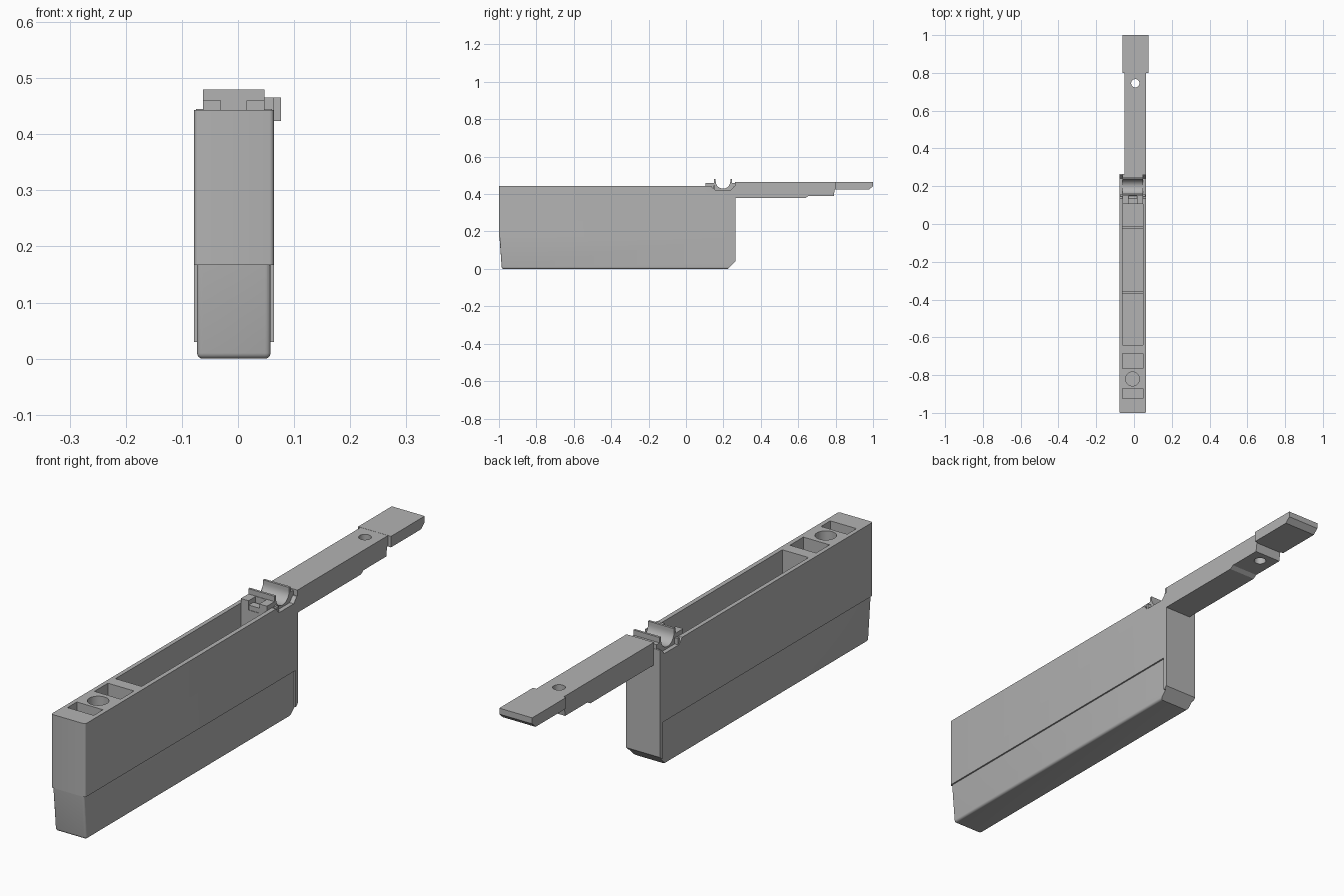
import bpy, bmesh, math
from mathutils import Vector

cube = bpy.data.objects.get("Cube")
if cube:
    bpy.data.objects.remove(cube, do_unlink=True)

grey = bpy.data.materials.new("matte grey")
grey.use_nodes = True
grey.diffuse_color = (0.45, 0.45, 0.45, 1)
grey.node_tree.nodes["Principled BSDF"].inputs["Base Color"].default_value = (0.45, 0.45, 0.45, 1)

LEFT, RIGHT = 0.064, -0.078          # outer faces of the casing
IN_L, IN_R = 0.047, -0.062           # inner faces of the casing walls


def prism(name, profile, x0, x1, round_if=None, radius=0.01):
    """Extrude a (y, z) profile along x, optionally rounding chosen edges."""
    bm = bmesh.new()
    face = bm.faces.new([bm.verts.new((x0, y, z)) for y, z in profile])
    out = bmesh.ops.extrude_face_region(bm, geom=[face])
    moved = [v for v in out["geom"] if isinstance(v, bmesh.types.BMVert)]
    bmesh.ops.translate(bm, verts=moved, vec=Vector((x1 - x0, 0, 0)))
    bmesh.ops.recalc_face_normals(bm, faces=bm.faces)
    if round_if:
        edges = [e for e in bm.edges if round_if(e.verts[0].co, e.verts[1].co)]
        bmesh.ops.bevel(bm, geom=edges, offset=radius, segments=4, profile=0.5, affect='EDGES')
    mesh = bpy.data.meshes.new(name)
    bm.to_mesh(mesh)
    bm.free()
    mesh.materials.append(grey)
    ob = bpy.data.objects.new(name, mesh)
    bpy.context.collection.objects.link(ob)
    return ob


def box(name, x0, x1, y0, y1, z0, z1, **kw):
    return prism(name, [(y0, z0), (y1, z0), (y1, z1), (y0, z1)], x0, x1, **kw)


def drill(name, x, y, z0, z1, r):
    bm = bmesh.new()
    bmesh.ops.create_cone(bm, cap_ends=True, segments=32, radius1=r, radius2=r, depth=z1 - z0)
    bmesh.ops.translate(bm, verts=bm.verts, vec=Vector((x, y, (z0 + z1) / 2)))
    mesh = bpy.data.meshes.new(name)
    bm.to_mesh(mesh)
    bm.free()
    mesh.materials.append(grey)
    ob = bpy.data.objects.new(name, mesh)
    bpy.context.collection.objects.link(ob)
    return ob


def combine(target, tool, operation):
    """Apply a boolean and discard the tool."""
    mod = target.modifiers.new("combine", 'BOOLEAN')
    mod.operation, mod.solver, mod.object = operation, 'EXACT', tool
    bpy.context.view_layer.objects.active = target
    bpy.ops.object.modifier_apply(modifier=mod.name)
    bpy.data.objects.remove(tool, do_unlink=True)


def front_upright(a, b):
    return a.y < -0.9 and b.y < -0.9 and abs(a.x - b.x) < 1e-5 and abs(a.z - b.z) > 0.1


def lower_edges(a, b):
    on_floor = a.z < 1e-4 and b.z < 1e-4
    return front_upright(a, b) or (on_floor and not (a.y > 0.2 and b.y > 0.2))


# Casing: full-width upper part, slimmer lower part, full-width rear strip
casing = box("casing", RIGHT, LEFT, -1, 0.265, 0.167, 0.443, round_if=front_upright, radius=0.008)
lower = prism("lower_casing",
              [(-0.985, 0), (0.225, 0), (0.2649, 0.04), (0.2649, 0.2), (-0.996, 0.2), (-0.997, 0.167)],
              -0.073, 0.058, round_if=lower_edges, radius=0.01)
combine(casing, lower, 'UNION')
strip = prism("rear_strip", [(0.25, 0.03), (0.255, 0.03), (0.265, 0.04), (0.265, 0.2), (0.25, 0.2)],
              RIGHT, LEFT)
combine(casing, strip, 'UNION')

# Openings in the top: long well, two pockets, round socket and rim notch
for y0, y1, floor in [(-0.64, 0.107, 0.03), (-0.765, -0.685, 0.33), (-0.925, -0.87, 0.33)]:
    combine(casing, box("cutter", IN_R, IN_L, y0, y1, floor, 0.6), 'DIFFERENCE')
combine(casing, drill("cutter", -0.008, -0.82, 0.33, 0.6, 0.037), 'DIFFERENCE')
notch = prism("cutter", [(0.135, 0.5), (0.135, 0.443), (0.152, 0.422), (0.24, 0.422),
                         (0.258, 0.443), (0.258, 0.5)], -0.2, 0.2)
combine(casing, notch, 'DIFFERENCE')

# Low ribs across the floor of the well
for i, y in enumerate((-0.018, -0.363)):
    box(f"well_rib_{i + 1}", IN_R, IN_L, y - 0.008, y + 0.008, 0.025, 0.045)

# Cradle: stepped block with a round trough and a central gap in front
arc = [(0.198 - 0.039 * math.cos(t), 0.468 - 0.039 * math.sin(t))
       for t in (math.pi * i / 16 for i in range(17))]
cradle = prism("cradle", [(0.105, 0.37), (0.105, 0.46), (0.15, 0.46), (0.15, 0.48), (0.159, 0.48)]
               + arc + [(0.237, 0.48), (0.246, 0.48), (0.246, 0.46), (0.264, 0.46), (0.264, 0.37)],
               IN_R, IN_L)
combine(cradle, box("cutter", -0.03, 0.015, 0.09, 0.148, 0.425, 0.6), 'DIFFERENCE')

# Raised rim lugs beside the cradle's front step
for side, x0, x1 in (("right", RIGHT + 0.003, IN_R), ("left", IN_L, LEFT - 0.003)):
    box(f"rim_lug_{side}", x0, x1, 0.146, 0.156, 0.41, 0.445)

# Arm reaching back, with a drilled hole
arm = prism("arm", [(0.262, 0.38), (0.64, 0.38), (0.655, 0.39), (0.79, 0.39), (0.795, 0.425),
                    (0.81, 0.425), (0.81, 0.465), (0.262, 0.465)], -0.05, LEFT)
combine(arm, drill("cutter", 0.007, 0.745, 0.3, 0.6, 0.022), 'DIFFERENCE')

# Wider end tab with a sloped lower lip
tab = prism("end_tab", [(0.8, 0.424), (0.98, 0.424), (1.0, 0.443), (1.0, 0.4655), (0.8, 0.4655)],
            -0.06, 0.077)

# Smooth the rounded parts, keeping edges sharp
bpy.ops.object.select_all(action='DESELECT')
for ob in (casing, cradle, arm):
    ob.select_set(True)
bpy.context.view_layer.objects.active = casing
bpy.ops.object.shade_smooth_by_angle(angle=math.radians(30))
